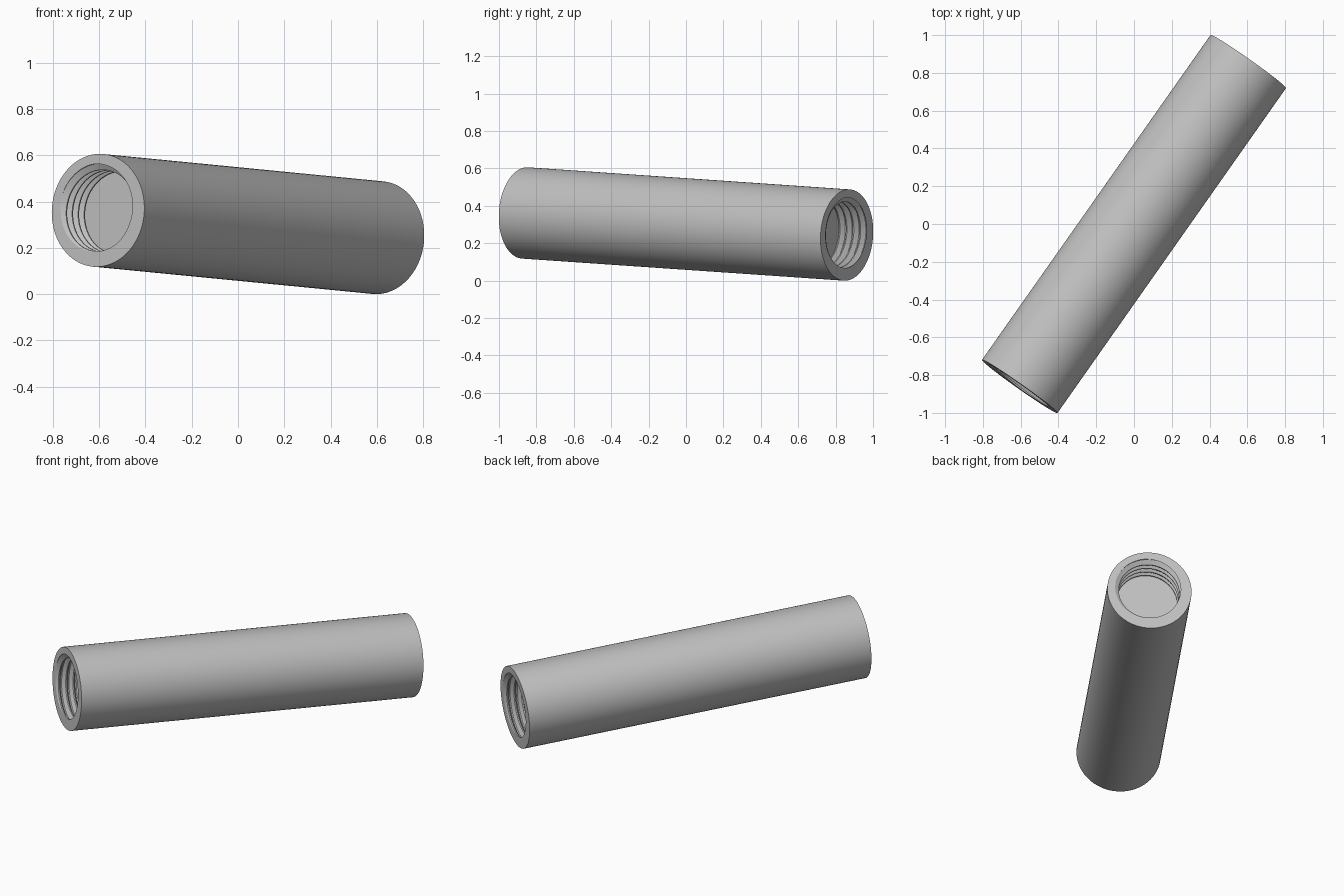
import bpy, bmesh, math
from mathutils import Vector, Matrix

cube = bpy.data.objects.get("Cube")
if cube:
    bpy.data.objects.remove(cube, do_unlink=True)

# Sizes
SEGMENTS = 96
OUTER = 0.2445
CREST, ROOT = 0.177, 0.203
PITCH, DEPTH = 0.045, 0.18
GROOVE_START = math.radians(130)
CENTRE = Vector((0, 0, 0.303))
HALF_AXIS = Vector((-0.605, -0.86, 0.059))
# Thread section: phase within one pitch, radius
CORNERS = ((-0.42, CREST), (-0.08, ROOT), (0.08, ROOT), (0.42, CREST))


def thread_radius(phase):
    """Radius of the threaded bore at a given helix phase."""
    distance = abs(phase - round(phase))
    blend = min(max((distance - 0.08) / 0.34, 0), 1)
    return ROOT + (CREST - ROOT) * blend


def end_frame(half_axis):
    """Matrix whose z axis points out of one end of the barrel."""
    n = half_axis.normalized()
    right = Vector((0, 0, 1)).cross(n).normalized()
    up = n.cross(right)
    frame = Matrix((right, up, n)).transposed().to_4x4()
    return Matrix.Translation(CENTRE + half_axis) @ frame


def build_end(bm, half_axis):
    """Rim face, helical thread and blind floor; returns the outer ring."""
    frame = end_frame(half_axis)

    def vert(radius, angle, depth):
        return bm.verts.new(frame @ Vector(
            (radius * math.cos(angle), radius * math.sin(angle), -depth)))

    turns = math.ceil(DEPTH / PITCH) + 2
    phases = [k + c[0] for k in range(turns) for c in CORNERS]
    columns, ring = [], []
    for j in range(SEGMENTS + 1):
        turn = j / SEGMENTS
        angle = GROOVE_START + turn * math.tau
        column = []
        for phase in phases:
            depth = min(max(PITCH * (phase - turn), 0), DEPTH)
            column.append(vert(thread_radius(depth / PITCH + turn), angle, depth))
        columns.append(column)
        if j < SEGMENTS:
            ring.append(vert(OUTER, angle, 0))
    floor = vert(0, 0, DEPTH)
    for j in range(SEGMENTS):
        a, b = columns[j], columns[j + 1]
        bm.faces.new((ring[j], ring[(j + 1) % SEGMENTS], b[0], a[0]))
        for i in range(len(phases) - 1):
            bm.faces.new((a[i], b[i], b[i + 1], a[i + 1]))
        bm.faces.new((a[-1], b[-1], floor))
    return ring


# Barrel with a threaded blind hole in each end
bm = bmesh.new()
front = build_end(bm, HALF_AXIS)
back = build_end(bm, -HALF_AXIS)

# Outer wall: pair each front vertex with the back one on the same line
axis = HALF_AXIS.normalized()


def across(v, end):
    return v.co - CENTRE - end


shift = min(range(SEGMENTS), key=lambda k: (
    across(back[k], -HALF_AXIS) - across(front[0], HALF_AXIS)).length)
for j in range(SEGMENTS):
    k = (shift - j) % SEGMENTS
    nxt = (j + 1) % SEGMENTS
    bm.faces.new((front[nxt], front[j], back[k], back[(k - 1) % SEGMENTS]))

bmesh.ops.remove_doubles(bm, verts=bm.verts, dist=0.00002)
bmesh.ops.recalc_face_normals(bm, faces=bm.faces)
mesh = bpy.data.meshes.new("threaded_barrel")
bm.to_mesh(mesh)
bm.free()
barrel = bpy.data.objects.new("threaded_barrel", mesh)
bpy.context.collection.objects.link(barrel)

# Material
grey = bpy.data.materials.new("light_grey")
grey.use_nodes = True
colour = (0.53, 0.53, 0.53, 1)
grey.diffuse_color = colour
grey.node_tree.nodes["Principled BSDF"].inputs["Base Color"].default_value = colour
mesh.materials.append(grey)

# Smooth wall, crisp rims and thread edges
bpy.ops.object.select_all(action='DESELECT')
barrel.select_set(True)
bpy.context.view_layer.objects.active = barrel
bpy.ops.object.shade_smooth_by_angle(angle=math.radians(25))
